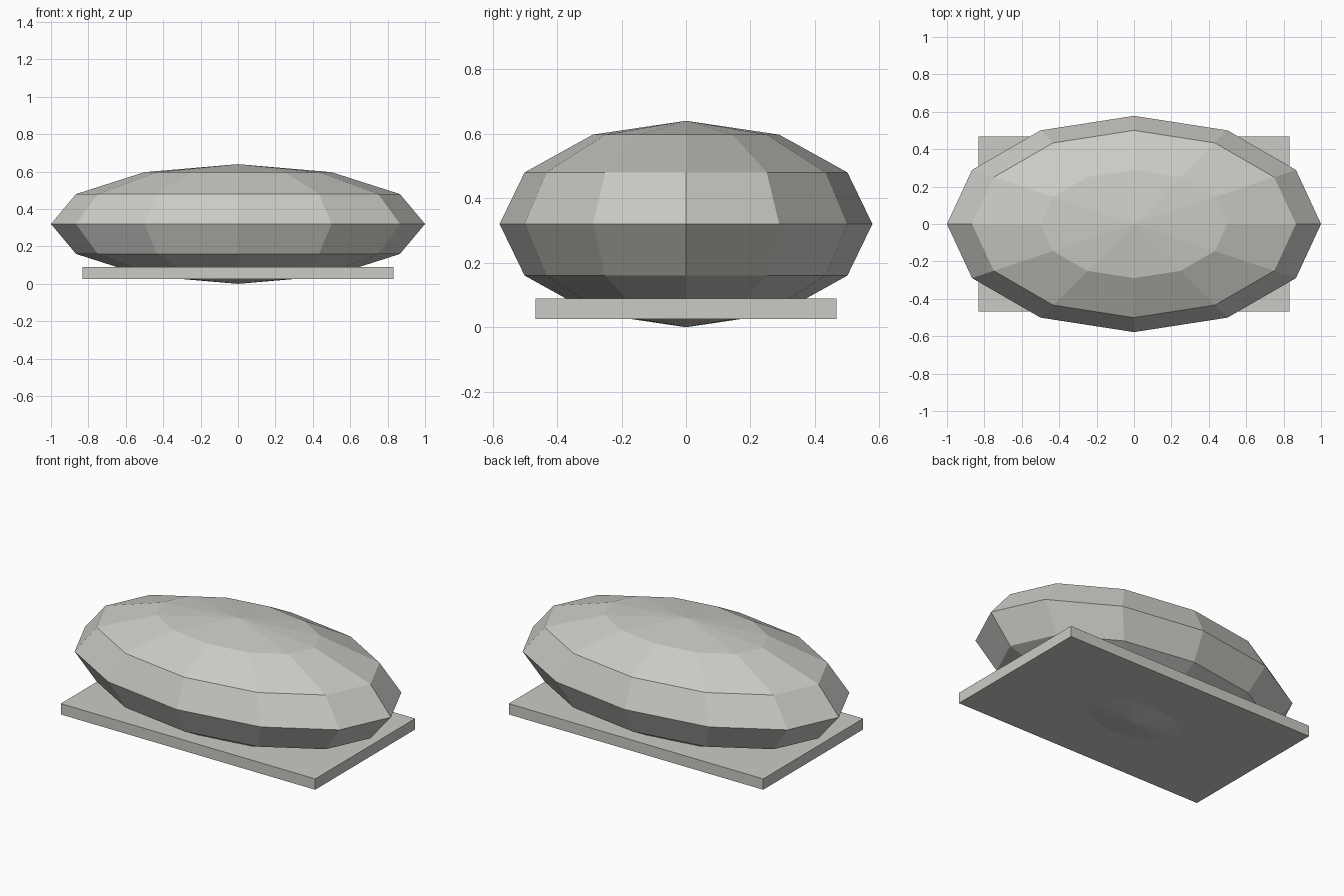
import bpy

if "Cube" in bpy.data.objects:
    bpy.data.objects.remove(bpy.data.objects["Cube"])

# One warm grey for everything
grey = bpy.data.materials.new("warm_grey")
grey.diffuse_color = (0.60, 0.59, 0.56, 1.0)
grey.use_nodes = True
grey.node_tree.nodes["Principled BSDF"].inputs["Base Color"].default_value = grey.diffuse_color


def finish(name, scale):
    obj = bpy.context.object
    obj.name = name
    obj.scale = scale
    bpy.ops.object.transform_apply(location=False, rotation=False, scale=True)
    bpy.ops.object.shade_flat()
    obj.data.materials.append(grey)
    return obj


# Faceted flattened boulder body, its lower tip poking through the slab
bpy.ops.mesh.primitive_uv_sphere_add(segments=12, ring_count=6, radius=1,
                                     location=(0, 0, 0.32))
finish("faceted_body", (1.0, 0.578, 0.32))

# Thin rectangular base slab
bpy.ops.mesh.primitive_cube_add(size=1, location=(0, 0, 0.057))
finish("base_slab", (1.664, 0.934, 0.064))
